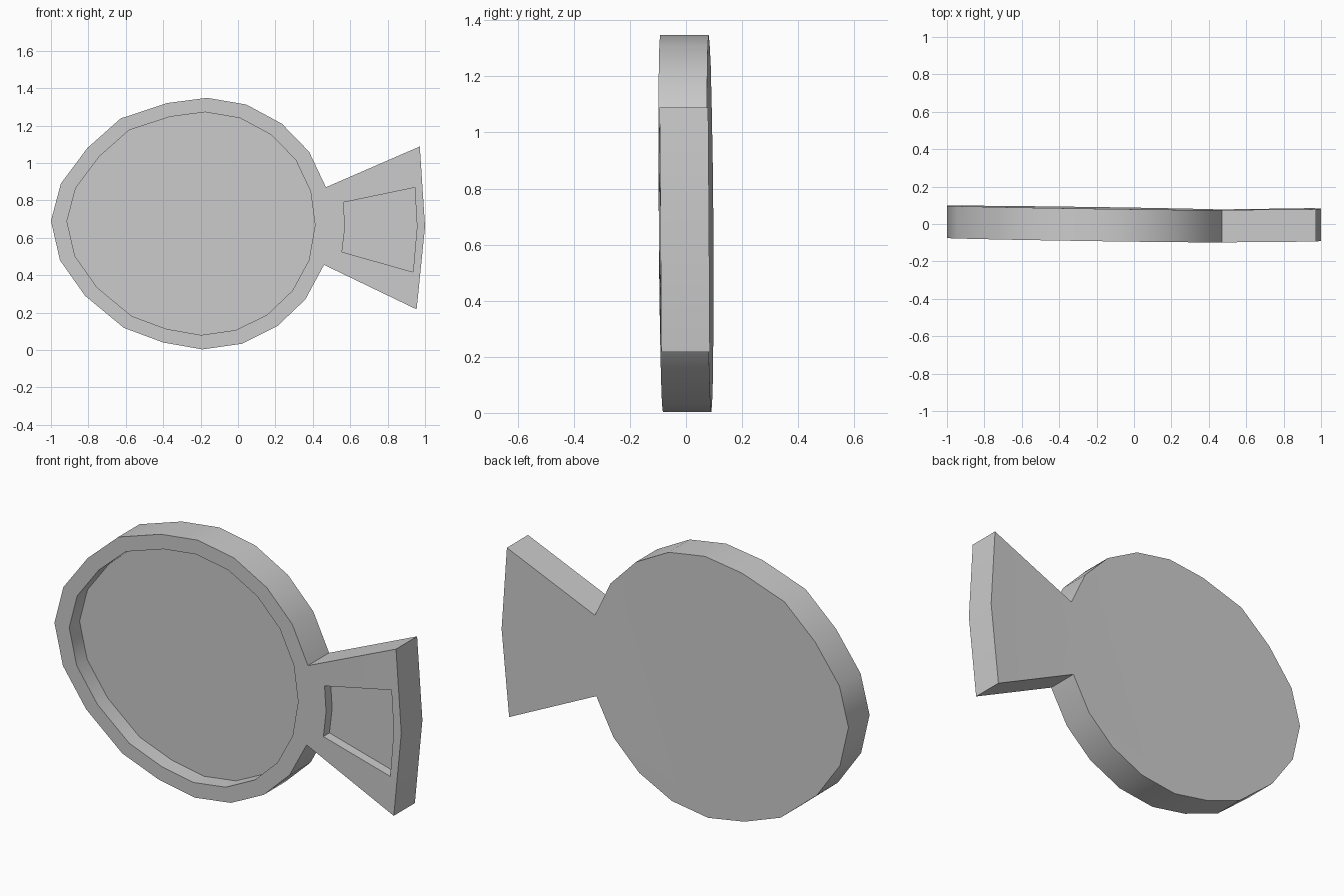
import bpy, bmesh, math

if "Cube" in bpy.data.objects:
    bpy.data.objects.remove(bpy.data.objects["Cube"])

HALF = 0.0865  # half thickness of the plate

# Body outline (x, z), clockwise from the nose; three points are the hidden joint with the tail
body = [(-1, .69), (-.947, .89), (-.805, 1.08), (-.627, 1.238), (-.38, 1.32),
        (-.165, 1.348), (.045, 1.312), (.234, 1.21), (.38, 1.06), (.47, .87),
        (.497, .665), (.46, .455), (.36, .27), (.21, .127), (.02, .033),
        (-.19, .003), (-.40, .04), (-.61, .118), (-.818, .29), (-.952, .48)]
CX, CZ, INSET = -.25, .677, .886
body_in = [(CX + (x - CX) * INSET, CZ + (z - CZ) * INSET) for x, z in body]

# Tail fin outline and its recess, sharing the joint points with the body
tail = [body[9], (.972, 1.088), (1, .66), (.955, .217), body[11], body[10]]
tail_in = [(.564, .789), (.945, .868), (.957, .66), (.936, .417), (.556, .524), (.572, .655)]


def mid_y(x, z):
    """Slightly tilted centre plane, bent at the joint."""
    bx = min(x, .48)
    return -.001 - .0147 * (bx + .17) - .007 * (z - .677) + .012 * (x - bx)


bm = bmesh.new()


def ring(points, offset):
    return [bm.verts.new((x, mid_y(x, z) + offset, z)) for x, z in points]


def plate(outer, inner, depth, open_sides):
    """Slab with a recessed front; open_sides are left without an outer wall."""
    back = ring(outer, HALF)
    front = ring(outer, -HALF)
    lip = ring(inner, -HALF)
    floor = ring(inner, -HALF + depth)
    n = len(outer)
    for a, b in ((back, front), (front, lip), (lip, floor)):
        for i in range(n):
            if a is back and i in open_sides:
                continue
            j = (i + 1) % n
            bm.faces.new((a[i], a[j], b[j], b[i]))
    bm.faces.new(back)
    bm.faces.new(floor)


plate(body, body_in, .085, (9, 10))
plate(tail, tail_in, .05, (4, 5))

# Weld body and tail into one closed solid
bmesh.ops.remove_doubles(bm, verts=bm.verts, dist=.0005)
bmesh.ops.recalc_face_normals(bm, faces=bm.faces)
mesh = bpy.data.meshes.new("fish_plate")
bm.to_mesh(mesh)
bm.free()
fish = bpy.data.objects.new("fish_plate", mesh)
bpy.context.collection.objects.link(fish)
bpy.context.view_layer.objects.active = fish
fish.select_set(True)
bpy.ops.object.shade_smooth_by_angle(angle=math.radians(30))
